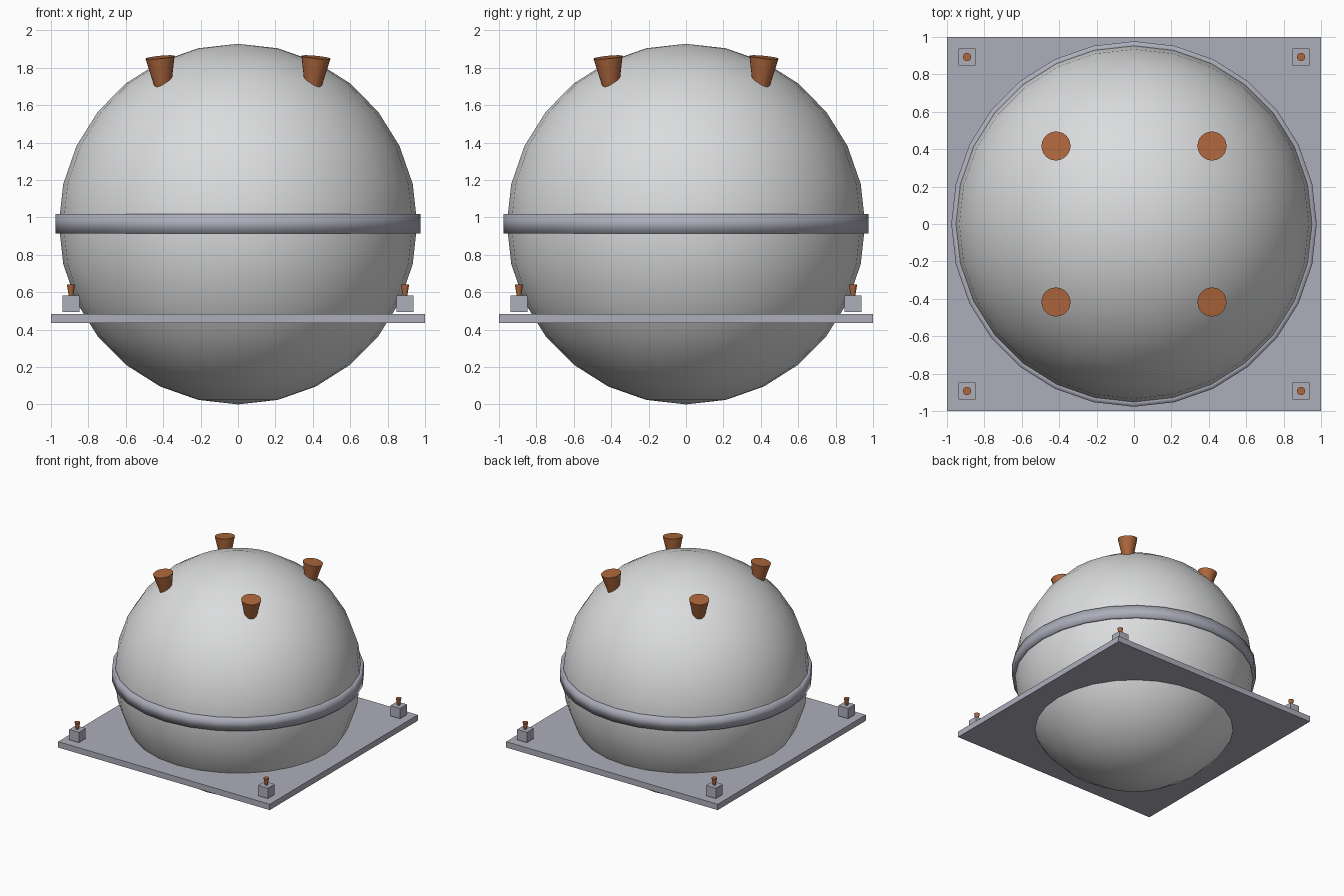
import bpy
import math
from mathutils import Vector

cube = bpy.data.objects.get("Cube")
if cube:
    bpy.data.objects.remove(cube, do_unlink=True)


def srgb(*channels):
    return [((c / 255 + 0.055) / 1.055) ** 2.4 for c in channels] + [1.0]


def material(name, color):
    mat = bpy.data.materials.new(name)
    mat.use_nodes = True
    mat.diffuse_color = color
    mat.node_tree.nodes["Principled BSDF"].inputs["Base Color"].default_value = color
    return mat


shell_white = material("shell white", srgb(219, 220, 221))
frame_grey = material("frame grey", srgb(173, 174, 187))
copper = material("copper brown", srgb(174, 103, 60))


def finish(name, mat, smooth=False):
    obj = bpy.context.object
    obj.name = name
    obj.data.materials.append(mat)
    if smooth:
        bpy.ops.object.shade_smooth_by_angle(angle=math.radians(35))
    return obj


def box(name, center, size, mat):
    bpy.ops.mesh.primitive_cube_add(size=1, location=center)
    bpy.context.object.scale = size
    bpy.ops.object.transform_apply(location=False, rotation=False, scale=True)
    return finish(name, mat)


def stud(name, top, axis, depth, r_bottom, r_top):
    """Tapered stud hanging below its top centre, along the given axis."""
    axis = Vector(axis).normalized()
    bpy.ops.mesh.primitive_cone_add(
        vertices=24, radius1=r_bottom, radius2=r_top, depth=depth,
        location=Vector(top) - axis * depth / 2,
        rotation=axis.to_track_quat("Z", "Y").to_euler())
    return finish(name, copper, True)


# Main sphere
MID = 0.964
bpy.ops.mesh.primitive_uv_sphere_add(segments=28, ring_count=14, radius=MID,
                                     location=(0, 0, MID))
bpy.context.object.scale = (0.994, 0.994, 1)
bpy.ops.object.transform_apply(location=False, rotation=False, scale=True)
finish("sphere_body", shell_white, True)

# Band around the equator
bpy.ops.mesh.primitive_cylinder_add(vertices=28, radius=0.977, depth=0.105,
                                    end_fill_type="NOTHING", location=(0, 0, MID + 0.002))
band = finish("equator_band", frame_grey, True)
wall = band.modifiers.new("wall", "SOLIDIFY")
wall.thickness = 0.04
wall.offset = -1

# Square base plate
box("base_plate", (0, 0, 0.459), (2, 2, 0.05), frame_grey)

# Four top studs and four corner blocks with pegs
for sx, side in ((-1, "right"), (1, "left")):
    for sy, end in ((-1, "front"), (1, "back")):
        tag = f"{end}_{side}"
        stud(f"top_stud_{tag}", (sx * 0.417, sy * 0.417, 1.856),
             (sx * 0.1, sy * 0.1, 1), 0.19, 0.038, 0.078)
        x, y = sx * 0.893, sy * 0.893
        box(f"corner_block_{tag}", (x, y, 0.537), (0.092, 0.092, 0.088), frame_grey)
        stud(f"corner_peg_{tag}", (x, y, 0.64), (0, 0, 1), 0.07, 0.01, 0.022)
